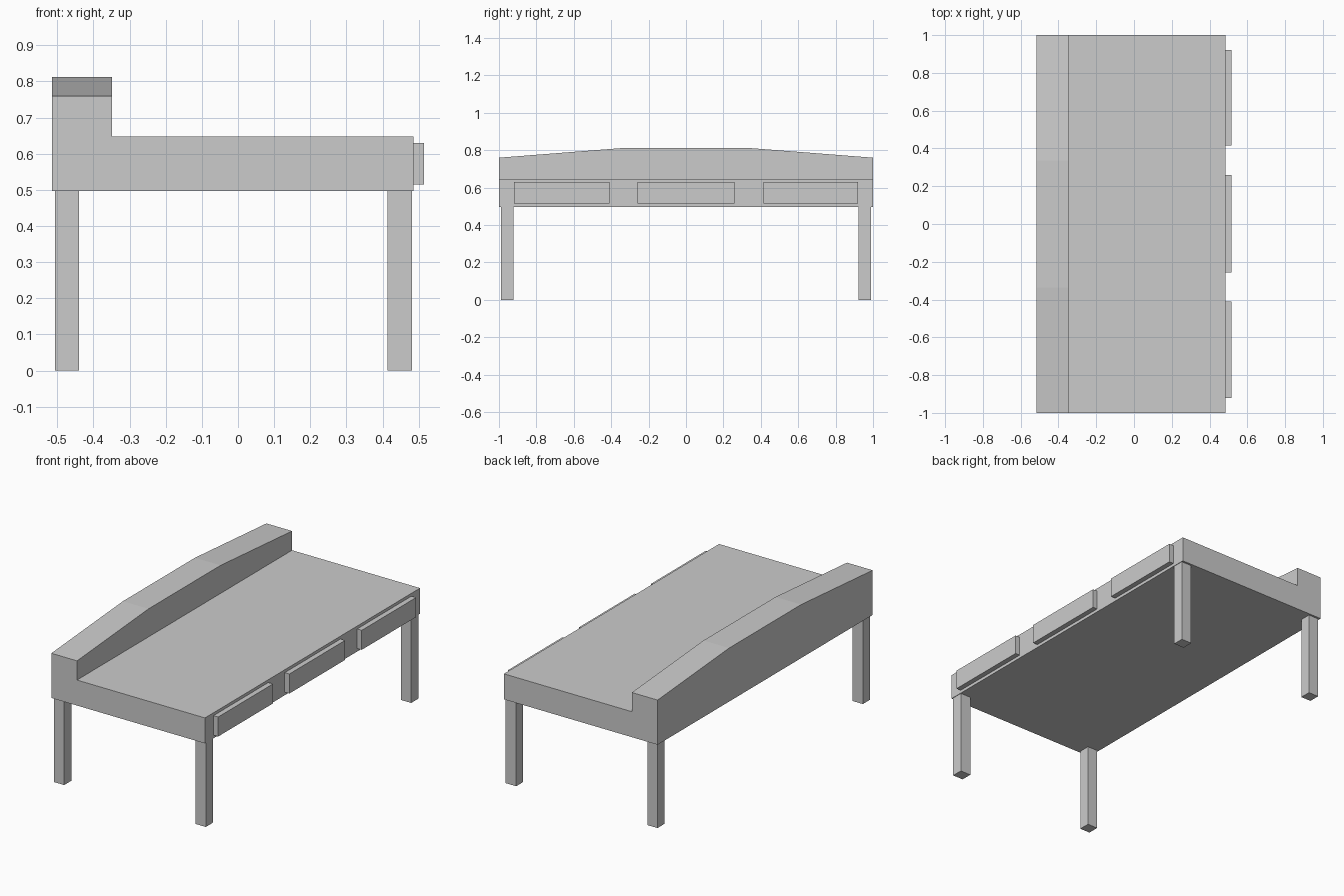
import bpy, bmesh

if "Cube" in bpy.data.objects:
    bpy.data.objects.remove(bpy.data.objects["Cube"])


def finish(name, bm):
    bmesh.ops.recalc_face_normals(bm, faces=bm.faces)
    mesh = bpy.data.meshes.new(name)
    bm.to_mesh(mesh)
    bm.free()
    obj = bpy.data.objects.new(name, mesh)
    bpy.context.collection.objects.link(obj)
    return obj


def box(name, x, y, z):
    bm = bmesh.new()
    bmesh.ops.create_cube(bm, size=1)
    for v in bm.verts:
        for i, (lo, hi) in enumerate((x, y, z)):
            v.co[i] = (lo + hi) / 2 + v.co[i] * (hi - lo)
    return finish(name, bm)


BACK, STEP, FRONT = -0.515, -0.348, 0.485
BOTTOM, TOP = 0.497, 0.647

# Desk body: L-shaped section lofted along y, its rear ledge rising to an arch
bm = bmesh.new()
rings = []
for y, ledge in ((-1, 0.76), (-0.335, 0.812), (0.335, 0.812), (1, 0.76)):
    profile = ((BACK, BOTTOM), (FRONT, BOTTOM), (FRONT, TOP),
               (STEP, TOP), (STEP, ledge), (BACK, ledge))
    rings.append([bm.verts.new((x, y, z)) for x, z in profile])
for a, b in zip(rings, rings[1:]):
    for i in range(6):
        j = (i + 1) % 6
        bm.faces.new((a[i], a[j], b[j], b[i]))
bm.faces.new(rings[0])
bm.faces.new(rings[-1])
finish("desk_body", bm)

# Three drawer fronts along the long side
for side, y in (("left", (-0.92, -0.41)), ("middle", (-0.258, 0.26)),
                ("right", (0.415, 0.92))):
    box(side + "_drawer_front", (FRONT, 0.515), y, (0.515, 0.63))

# Four square legs
for end, x in (("rear", (-0.506, -0.44)), ("front", (0.414, 0.482))):
    for side, y in (("left", (-0.988, -0.922)), ("right", (0.922, 0.988))):
        box(f"{end}_{side}_leg", x, y, (0, BOTTOM))
